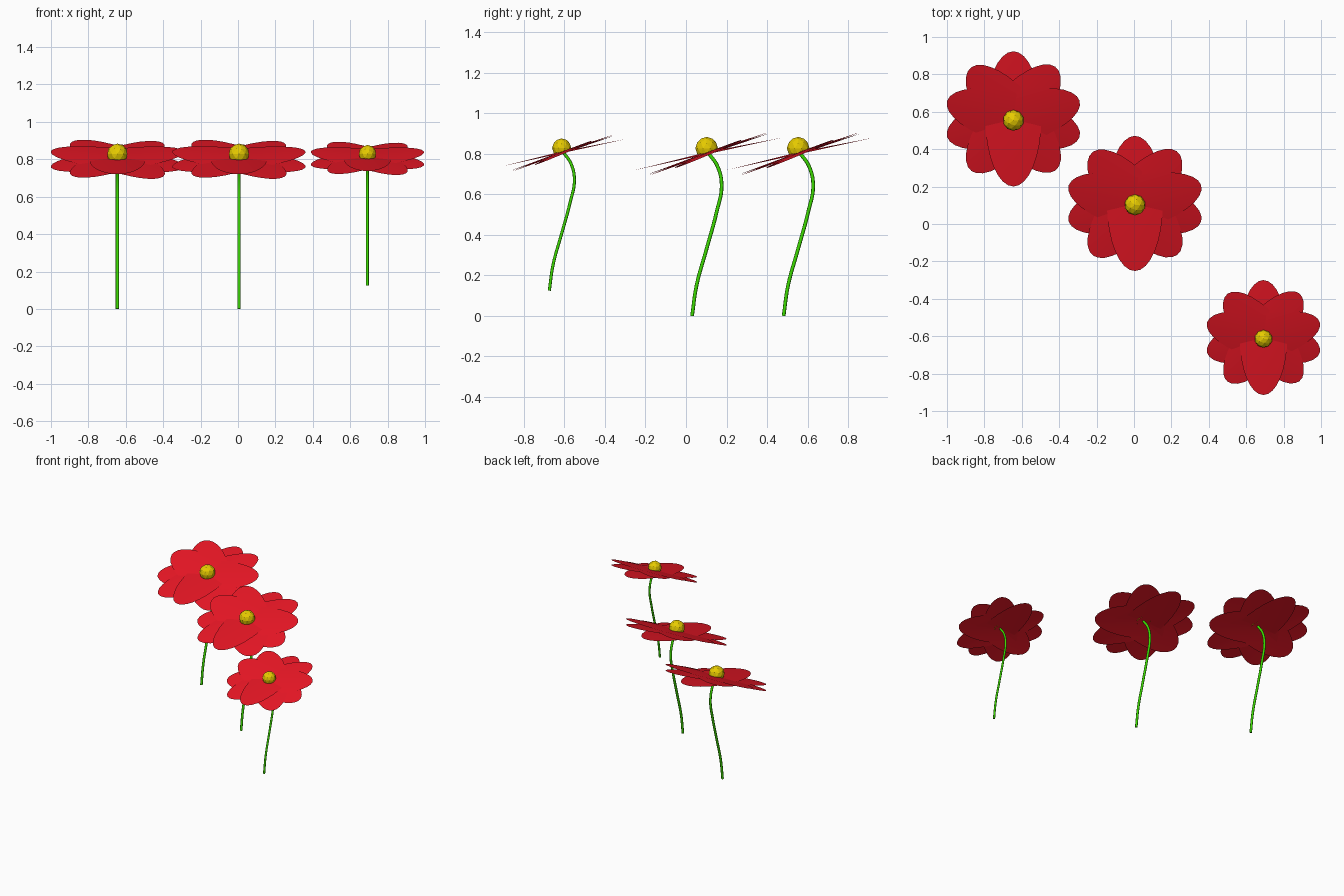
import bpy, bmesh, math
from mathutils import Vector

if "Cube" in bpy.data.objects:
    bpy.data.objects.remove(bpy.data.objects["Cube"])


def material(name, rgb):
    m = bpy.data.materials.new(name)
    m.diffuse_color = (*rgb, 1)
    m.use_nodes = True
    m.node_tree.nodes["Principled BSDF"].inputs["Base Color"].default_value = m.diffuse_color
    return m


RED = material("petal red", (0.80, 0.008, 0.018))
GREEN = material("stem green", (0.045, 0.72, 0.0))
YELLOW = material("pollen yellow", (0.80, 0.60, 0.0))

# Double petals: direction in plan (degrees), rise toward the back, sideways rise
PETALS = [(90, 0.22, 0.0), (54, 0.33, 0.012), (126, 0.355, -0.012),
          (18, 0.39, 0.02), (162, 0.40, -0.02)]
LENGTH, WIDTH, SIDES = 0.37, 0.15, 32
DOME = 0.010

# Stem path (y, z) measured from the middle of the bloom
STEM = [(-0.08, -0.80), (-0.058, -0.65), (-0.010, -0.475), (0.041, -0.288),
        (0.066, -0.155), (0.045, -0.06), (0.0, 0.005)]


def mesh_object(name, bm, mat):
    me = bpy.data.meshes.new(name)
    bm.to_mesh(me)
    bm.free()
    me.materials.append(mat)
    ob = bpy.data.objects.new(name, me)
    bpy.context.collection.objects.link(ob)
    return ob


def make_petals(name, centre, s):
    # Barely domed ellipses crossing at the middle, each leaning to the front
    bm = bmesh.new()
    for deg, rise, side in PETALS:
        a = math.radians(deg)
        normal = Vector((-side, -rise, 1)).normalized()
        along = Vector((math.cos(a), math.sin(a), 0))
        along = (along - normal * along.dot(normal)).normalized()
        across = normal.cross(along)
        ring = []
        for i in range(SIDES):
            t = 2 * math.pi * i / SIDES
            p = along * LENGTH * math.cos(t) + across * WIDTH * math.sin(t)
            ring.append(bm.verts.new(centre + p * s))
        top = bm.verts.new(centre + normal * DOME * s)
        for i in range(SIDES):
            f = bm.faces.new((ring[i], ring[(i + 1) % SIDES], top))
            f.smooth = True
    mesh_object(name, bm, RED)


def make_middle(name, centre, s):
    # Faceted ball, cut off where it sits on the petals
    bm = bmesh.new()
    bmesh.ops.create_icosphere(bm, subdivisions=2, radius=0.056 * s)
    bmesh.ops.translate(bm, verts=bm.verts,
                        vec=centre + Vector((0, -0.008, 0.028)) * s)
    bmesh.ops.bisect_plane(bm, geom=bm.verts[:] + bm.edges[:] + bm.faces[:],
                           plane_co=centre + Vector((0, 0, 0.004)) * s,
                           plane_no=(0, -0.33, 1), clear_inner=True)
    mesh_object(name, bm, YELLOW)


def make_stem(name, centre, s):
    # Round tube along a smooth S-shaped path
    cu = bpy.data.curves.new(name, 'CURVE')
    cu.dimensions = '3D'
    cu.bevel_depth = 0.009 * s
    cu.bevel_resolution = 2
    cu.resolution_u = 6
    cu.use_fill_caps = True
    sp = cu.splines.new('BEZIER')
    sp.bezier_points.add(len(STEM) - 1)
    for bp, (y, z) in zip(sp.bezier_points, STEM):
        bp.co = centre + Vector((0, y, z)) * s
        bp.handle_left_type = bp.handle_right_type = 'AUTO'
    cu.materials.append(GREEN)
    ob = bpy.data.objects.new(name, cu)
    bpy.context.collection.objects.link(ob)


# Three flowers: label, bloom middle, size
for label, pos, size in [("left", (-0.645, 0.562, 0.80), 1.0),
                         ("middle", (0.005, 0.11, 0.80), 1.0),
                         ("right", (0.692, -0.607, 0.805), 0.85)]:
    c = Vector(pos)
    make_petals(label + "_petals", c, size)
    make_middle(label + "_flower_middle", c, size)
    make_stem(label + "_stem", c, size)
